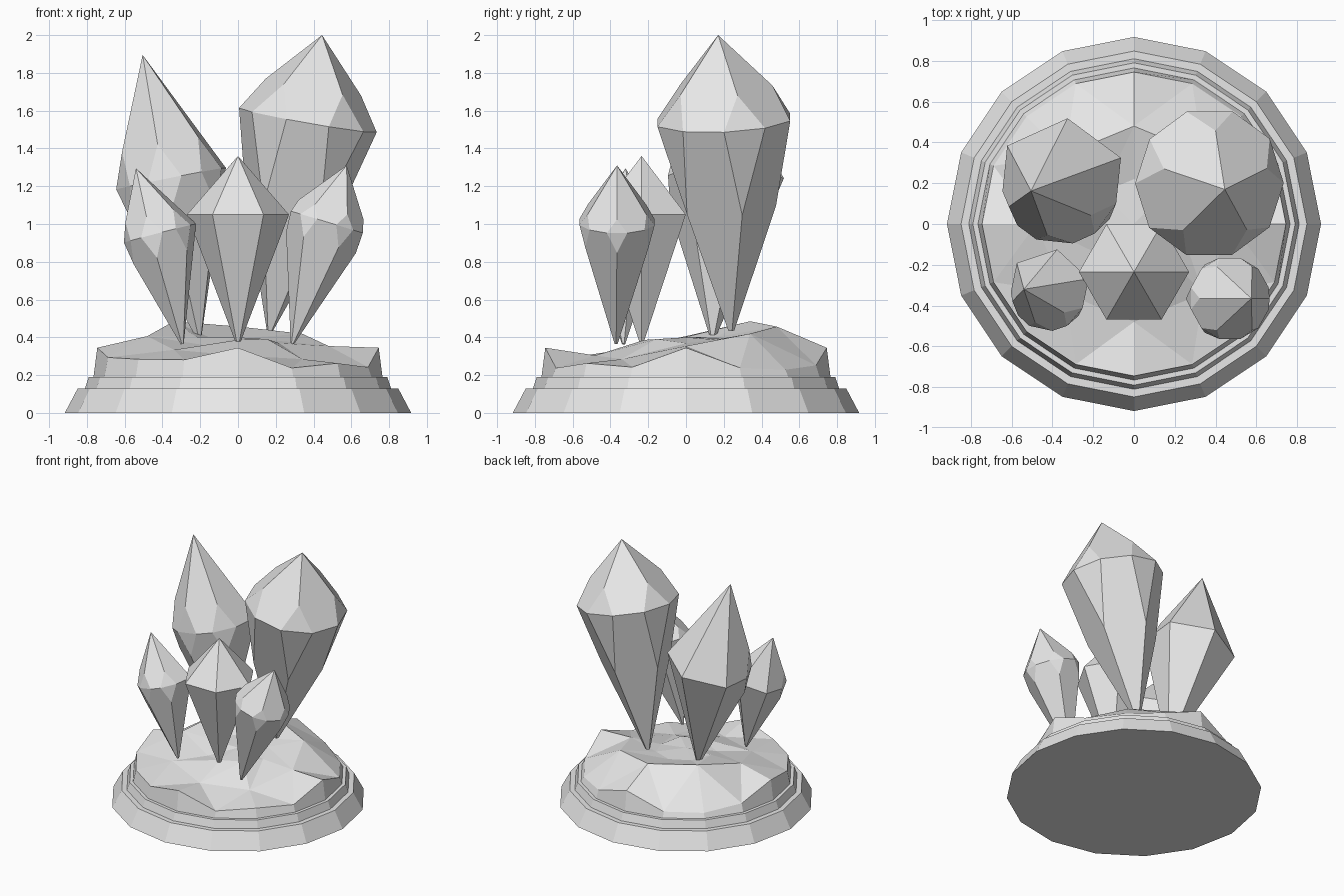
import bpy
import bmesh
import random
from math import cos, sin, radians, tau
from mathutils import Vector

default_cube = bpy.data.objects.get("Cube")
if default_cube:
    bpy.data.objects.remove(default_cube, do_unlink=True)

random.seed(4)

# One pale stone colour for everything
stone = bpy.data.materials.new("pale_stone")
stone.use_nodes = True
stone.diffuse_color = (0.8, 0.8, 0.8, 1)
shader = next(n for n in stone.node_tree.nodes if n.type == 'BSDF_PRINCIPLED')
shader.inputs["Base Color"].default_value = stone.diffuse_color


def finish(name, bm):
    """Turn a bmesh into a flat-shaded object."""
    bmesh.ops.recalc_face_normals(bm, faces=bm.faces)
    mesh = bpy.data.meshes.new(name)
    bm.to_mesh(mesh)
    bm.free()
    mesh.materials.append(stone)
    obj = bpy.data.objects.new(name, mesh)
    bpy.context.collection.objects.link(obj)
    return obj


def ring(bm, radius, heights):
    """Add a loop of vertices, one for each height."""
    count = len(heights)
    return [bm.verts.new((radius * cos(tau * i / count), radius * sin(tau * i / count), z))
            for i, z in enumerate(heights)]


def bridge(bm, low, high):
    """Join two loops of equal length with quads."""
    count = len(low)
    for i in range(count):
        j = (i + 1) % count
        bm.faces.new((low[i], low[j], high[j], high[i]))


SIDES = 16

# Stepped plinth with a rocky top
bm = bmesh.new()
steps = [(0.917, 0), (0.848, 0.13), (0.81, 0.13), (0.79, 0.19), (0.765, 0.19)]
loops = [ring(bm, r, [z] * SIDES) for r, z in steps]
bm.faces.new(list(reversed(loops[0])))

# Jagged rim, high at the four quarter points
rim = [0.345 if i % 4 == 0 else random.uniform(0.22, 0.3) for i in range(SIDES)]
loops.append(ring(bm, 0.745, rim))
for low, high in zip(loops, loops[1:]):
    bridge(bm, low, high)

# Faceted rock surface rising to the back
half = SIDES // 2
middle = ring(bm, 0.48, [0.38 + 0.1 * sin(tau * i / half) + random.uniform(-0.04, 0.04)
                         for i in range(half)])
inner = ring(bm, 0.22, [0.38 + random.uniform(-0.03, 0.03) for i in range(half)])
outer = loops[-1]
for i in range(half):
    j = (i + 1) % half
    a, b, c = outer[2 * i], outer[2 * i + 1], outer[2 * j]
    bm.faces.new((a, b, middle[i]))
    bm.faces.new((b, middle[j], middle[i]))
    bm.faces.new((b, c, middle[j]))
    bm.faces.new((middle[i], middle[j], inner[j]))
    bm.faces.new((middle[i], inner[j], inner[i]))
centre = bm.verts.new((0, 0, 0.4))
for i in range(half):
    bm.faces.new((inner[i], inner[(i + 1) % half], centre))
finish("rock_base", bm)


def crystal(name, foot, shoulder, apex, radius, sides, turn, cut=(0, 0, 0), cut_corners=()):
    """Leaning double pyramid; cut = share removed toward apex, sideways and toward foot."""
    foot, shoulder, apex = Vector(foot), Vector(shoulder), Vector(apex)
    lean = Vector((0, 0, 1)).rotation_difference(apex - foot)
    corners = []
    for i in range(sides):
        angle = radians(turn) + tau * i / sides
        corners.append(shoulder + lean @ Vector((radius * cos(angle), radius * sin(angle), 0)))
    points = [apex] + [foot.lerp(p, 0.04) for p in corners]
    up, across, down = cut
    for i, p in enumerate(corners):
        if i in cut_corners:
            points += [p.lerp(apex, up), p.lerp(foot, down),
                       p.lerp(corners[i - 1], across), p.lerp(corners[(i + 1) % sides], across)]
        else:
            points.append(p)
    bm = bmesh.new()
    for p in points:
        bm.verts.new(p)
    bmesh.ops.convex_hull(bm, input=bm.verts)
    bmesh.ops.delete(bm, geom=[v for v in bm.verts if not v.link_faces], context='VERTS')
    bmesh.ops.dissolve_limit(bm, angle_limit=radians(2), verts=bm.verts, edges=bm.edges)
    finish(name, bm)


# Tall crystals at the back
crystal("back_left_crystal", (0.16, 0.24, 0.39), (0.37, 0.2, 1.55), (0.445, 0.17, 2.0),
        0.435, 5, 18, (0.38, 0.277, 0.4), range(5))
crystal("back_right_crystal", (-0.2, 0.14, 0.36), (-0.36, 0.19, 1.24), (-0.505, 0.162, 1.895),
        0.33, 6, 24, (0.28, 0.32, 0.2), (3, 4, 5))

# Short crystals at the front
crystal("front_centre_crystal", (0, -0.235, 0.34), (0, -0.235, 1.05), (0, -0.235, 1.36),
        0.27, 6, 0)
crystal("front_right_crystal", (-0.29, -0.33, 0.34), (-0.42, -0.335, 0.95), (-0.54, -0.32, 1.295),
        0.215, 6, 18, (0.28, 0.32, 0.2), (3, 4, 5))
crystal("front_left_crystal", (0.28, -0.37, 0.34), (0.47, -0.365, 1.01), (0.575, -0.365, 1.31),
        0.23, 6, 0, (0.22, 0.27, 0.16), range(6))
